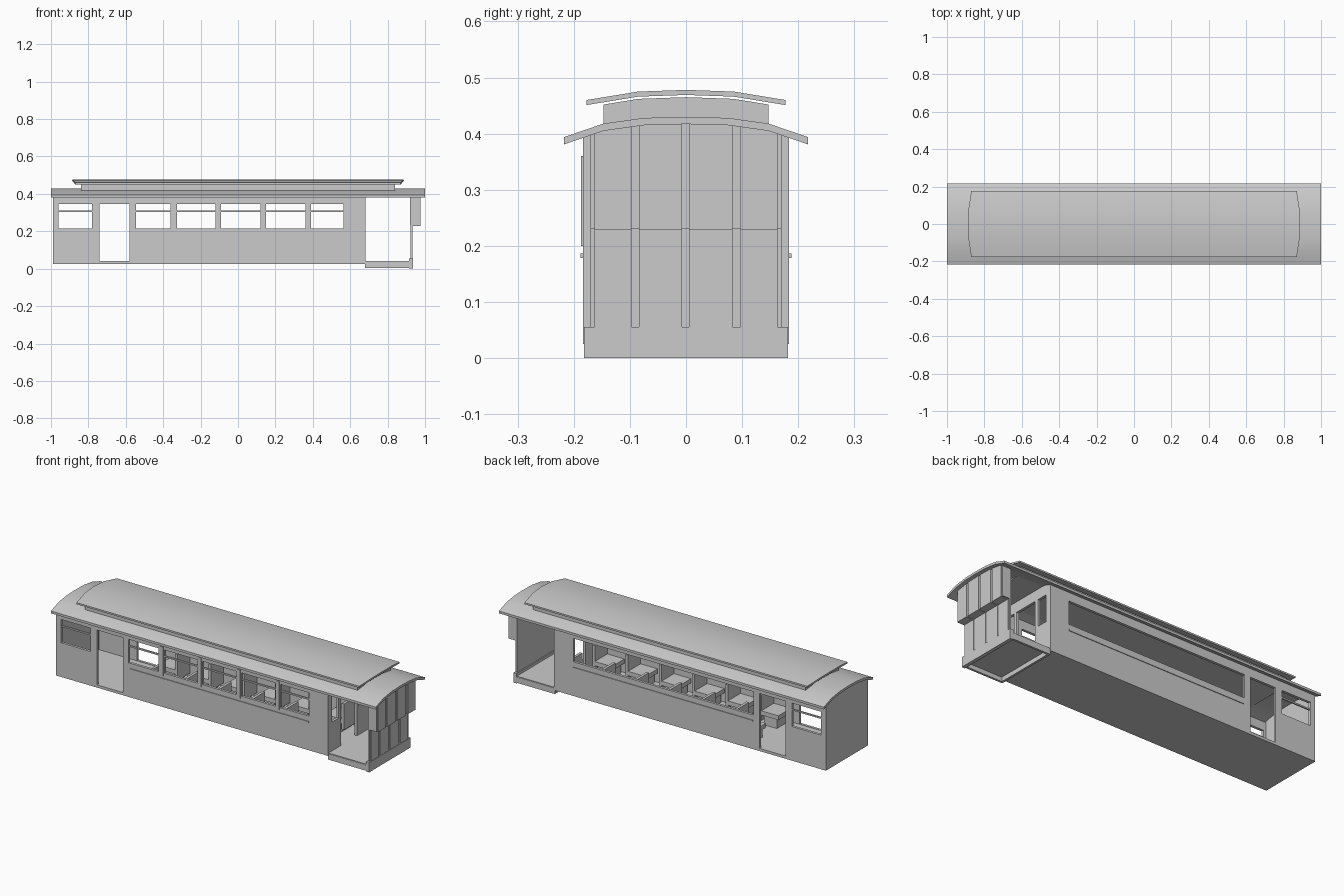
import bpy, bmesh

if "Cube" in bpy.data.objects:
    bpy.data.objects.remove(bpy.data.objects["Cube"])

ROOF = [(0, .430), (.075, .428), (.147, .418), (.217, .394)]    # half profile, outer
TOP = [(0, .478), (.085, .475), (.177, .460)]
SHELL = .013


def finish(name, bm):
    bmesh.ops.recalc_face_normals(bm, faces=bm.faces)
    me = bpy.data.meshes.new(name)
    bm.to_mesh(me)
    bm.free()
    ob = bpy.data.objects.new(name, me)
    bpy.context.collection.objects.link(ob)
    return ob


def boxes(name, specs):
    """One object from boxes given as (x0, x1, y0, y1, z0, z1)."""
    bm = bmesh.new()
    for x0, x1, y0, y1, z0, z1 in specs:
        vs = bmesh.ops.create_cube(bm, size=1)['verts']
        for v in vs:
            v.co.x = x1 if v.co.x > 0 else x0
            v.co.y = y1 if v.co.y > 0 else y0
            v.co.z = z1 if v.co.z > 0 else z0
    return finish(name, bm)


def prism(name, pts, x0, x1, bow=lambda y: 0):
    """Extrude a yz profile along x; bow pulls the ends inwards."""
    bm = bmesh.new()
    a = [bm.verts.new((x0 + bow(y), y, z)) for y, z in pts]
    b = [bm.verts.new((x1 - bow(y), y, z)) for y, z in pts]
    bm.faces.new(a)
    bm.faces.new(b)
    n = len(pts)
    for i in range(n):
        j = (i + 1) % n
        bm.faces.new((a[i], a[j], b[j], b[i]))
    return finish(name, bm)


def mirrored(half):
    return [(-y, z) for y, z in reversed(half[1:])] + half


def shell(half, t):
    full = mirrored(half)
    return full + [(y, z - t) for y, z in reversed(full)]


def under_roof(y, half=ROOF):
    y = abs(y)
    for (y0, z0), (y1, z1) in zip(half, half[1:]):
        if y <= y1:
            return z0 + (z1 - z0) * (y - y0) / (y1 - y0) - SHELL
    return half[-1][1] - SHELL


def arched(y0, y1, z0, half=ROOF):
    """Profile with a flat bottom whose top follows the roof underside."""
    ys = [y0] + [y for y, _ in mirrored(half) if y0 < y < y1] + [y1]
    return [(y0, z0)] + [(y, under_roof(y, half)) for y in ys] + [(y1, z0)]


def wall(name, place, bounds, holes, t=.014):
    """Sheet in (u, v) with rectangular openings, thickened about its middle."""
    us = sorted({u for h in holes + [bounds] for u in h[:2]})
    vs = sorted({v for h in holes + [bounds] for v in h[2:]})
    bm = bmesh.new()
    grid = {(i, j): bm.verts.new(place(u, v)) for i, u in enumerate(us) for j, v in enumerate(vs)}
    for i in range(len(us) - 1):
        for j in range(len(vs) - 1):
            cu, cv = (us[i] + us[i + 1]) / 2, (vs[j] + vs[j + 1]) / 2
            if not any(h[0] < cu < h[1] and h[2] < cv < h[3] for h in holes):
                bm.faces.new((grid[i, j], grid[i + 1, j], grid[i + 1, j + 1], grid[i, j + 1]))
    bmesh.ops.delete(bm, geom=[v for v in bm.verts if not v.link_faces], context='VERTS')
    ob = finish(name, bm)
    mod = ob.modifiers.new('thickness', 'SOLIDIFY')
    mod.thickness, mod.offset = t, 0
    return ob


# Side walls: windowed front, one long opening at the back
SILL, HEAD = .215, .345
rear_window = (-.96, -.78, SILL, HEAD)
door = (-.74, -.58, .04, HEAD)
windows = [(a, b, SILL, HEAD) for a, b in
           ((-.545, -.36), (-.325, -.12), (-.09, .12), (.15, .36), (.39, .565))]
bounds = (-.99, .683, .025, .393)
wall('front_wall', lambda u, v: (u, -.177, v), bounds, [rear_window, door] + windows)
wall('back_wall', lambda u, v: (u, .177, v), bounds,
     [rear_window, door, (-.545, .565, SILL, HEAD)])

# Sash bars, raised posts and belt rails
boxes('front_sash_bars', [(w[0], w[1], -.181, -.173, .303, .311) for w in windows + [rear_window]])
boxes('back_sash_bar', [(-.96, -.78, .173, .181, .303, .311)])
boxes('window_posts', [(a[1] + .006, b[0] - .006, -.187, -.18, .20, .36)
                       for a, b in zip(windows, windows[1:])])
for side in (-1, 1):
    y0, y1 = sorted((side * .18, side * .188))
    boxes('belt_rail', [(-.54, .565, y0, y1, .178, .186)])

# Floor and end walls
boxes('floor', [(-.985, .68, -.182, .182, .025, .038)])
prism('rear_end_wall', arched(-.184, .184, .025), -.99, -.976)
wall('bulkhead', lambda u, v: (.676, u, v), (-.18, .18, .025, .385),
     [(-.07, .07, .04, .35), (-.15, -.09, .2, .35), (.09, .15, .2, .35)])
prism('bulkhead_arch', arched(-.184, .184, .385), .669, .683)

# Roofs
prism('main_roof', shell(ROOF, SHELL), -1, 1)
clerestory = arched(-.147, .147, .408, TOP)
prism('clerestory', clerestory, -.84, .84)
prism('upper_roof', shell(TOP, .009), -.888, .888, bow=lambda y: .018 * (y / .177) ** 2)

# Open platform: tray floor, rims and bumper
boxes('platform', [(.68, .925, -.18, .18, .028, .040),
                   (.68, .925, -.182, -.17, .004, .036),
                   (.68, .925, .17, .182, .004, .036),
                   (.68, .692, -.17, .17, .004, .036)])
boxes('bumper', [(.915, .935, -.182, .182, 0, .055)])

# Platform end screen: four panels above and below, set between posts
panels = [(-.163, -.097), (-.084, -.007), (.005, .083), (.097, .163)]
for y0, y1 in panels:
    prism('upper_screen_panel', arched(y0, y1, .228), .922, .977)
boxes('lower_screen_panels', [(.923, .933, y0, y1, .05, .232) for y0, y1 in panels])
prism('upper_screen_core', arched(-.17, .17, .23), .92, .972)
boxes('lower_screen_core', [(.921, .929, -.17, .17, .05, .232)])

# Seats in rows on both sides of the aisle
for row in range(6):
    x = -.47 + row * .205
    for side in (-1, 1):
        y0, y1 = sorted((side * .055, side * .165))
        boxes('seat', [(x - .045, x + .035, y0 + .008, y1 - .008, .038, .092),
                       (x - .06, x + .045, y0, y1, .092, .116),
                       (x + .045, x + .06, y0, y1, .06, .205)])

# Smooth the curved roofs only
bpy.ops.object.select_all(action='DESELECT')
for n in ('main_roof', 'upper_roof'):
    ob = bpy.data.objects[n]
    ob.select_set(True)
    bpy.context.view_layer.objects.active = ob
bpy.ops.object.shade_smooth_by_angle()
